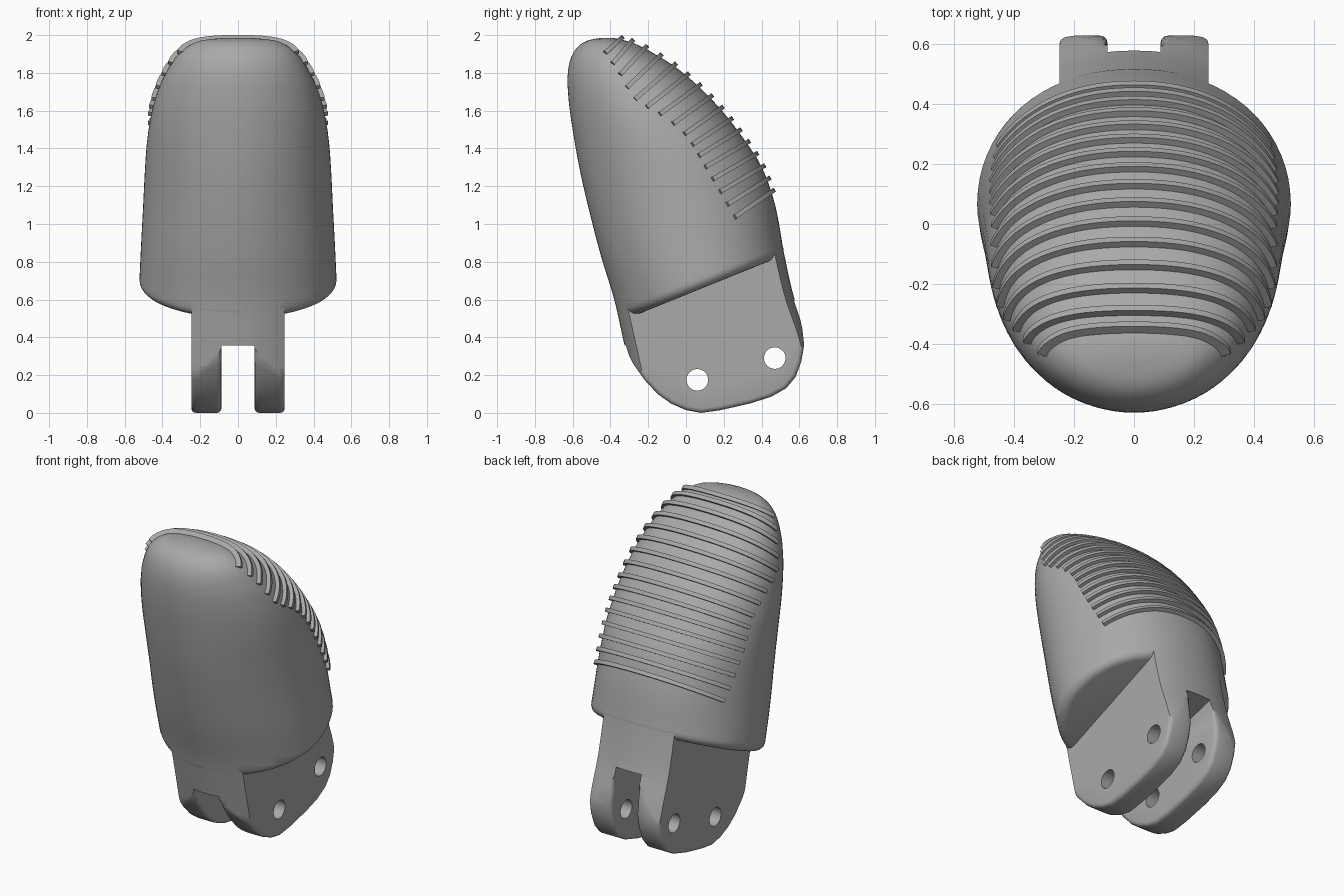
import bpy, bmesh, math
from mathutils import Vector

if "Cube" in bpy.data.objects:
    bpy.data.objects.remove(bpy.data.objects["Cube"])

grey = bpy.data.materials.new("mid grey")
grey.diffuse_color = (0.4, 0.4, 0.4, 1)
grey.use_nodes = True
grey.node_tree.nodes["Principled BSDF"].inputs["Base Color"].default_value = grey.diffuse_color

# Shell outline: height, front y, back y, half width
PROFILE = [(-0.1, -0.22, 0.70, 0.525), (0.2, -0.29, 0.685, 0.525), (0.4, -0.335, 0.645, 0.525),
           (0.6, -0.38, 0.575, 0.525), (0.83, -0.45, 0.522, 0.516), (1.1, -0.52, 0.472, 0.502),
           (1.3, -0.565, 0.402, 0.492), (1.45, -0.592, 0.306, 0.48), (1.6, -0.615, 0.19, 0.455),
           (1.73, -0.627, 0.065, 0.415), (1.83, -0.622, -0.055, 0.365), (1.9, -0.60, -0.165, 0.315),
           (1.95, -0.56, -0.26, 0.25), (1.975, -0.51, -0.335, 0.18), (1.985, -0.45, -0.385, 0.07)]
POWER_FRONT, POWER_BACK = 1.95, 2.15


def sample(table, v):
    """Smooth interpolation of a table keyed on its first column."""
    last = len(table) - 1
    v = min(max(v, table[0][0]), table[last][0])
    i = next(k for k in range(last) if v <= table[k + 1][0])
    p, q = table[i], table[i + 1]
    h = q[0] - p[0]
    t = (v - p[0]) / h

    def slope(k, c):
        a, b = table[max(k - 1, 0)], table[min(k + 1, last)]
        return (b[c] - a[c]) / (b[0] - a[0])
    return [(2*t**3 - 3*t*t + 1) * p[c] + (t**3 - 2*t*t + t) * h * slope(i, c)
            + (3*t*t - 2*t**3) * q[c] + (t**3 - t*t) * h * slope(i + 1, c)
            for c in range(1, len(p))]


def finish(name, bm):
    bmesh.ops.recalc_face_normals(bm, faces=bm.faces)
    me = bpy.data.meshes.new(name)
    bm.to_mesh(me)
    bm.free()
    me.materials.append(grey)
    ob = bpy.data.objects.new(name, me)
    bpy.context.collection.objects.link(ob)
    return ob


def smooth(ob, angle=35):
    bpy.ops.object.select_all(action='DESELECT')
    ob.select_set(True)
    bpy.context.view_layer.objects.active = ob
    bpy.ops.object.shade_smooth_by_angle(angle=math.radians(angle))


def skin(bm, rings):
    """Joins equal closed rings of points and caps both ends."""
    rows = [[bm.verts.new(p) for p in r] for r in rings]
    n = len(rows[0])
    for a, b in zip(rows, rows[1:]):
        for i in range(n):
            bm.faces.new((a[i], a[(i + 1) % n], b[(i + 1) % n], b[i]))
    bm.faces.new(rows[0])
    bm.faces.new(rows[-1])


def shell():
    rings = []
    heights = [-0.1 + 0.05 * i for i in range(36)]
    heights += [1.7 + 0.285 * math.sin(math.pi / 2 * i / 16) for i in range(1, 17)]
    for z in heights:
        f, b, w = sample(PROFILE, z)
        ring = []
        for k in range(72):
            a = 2 * math.pi * k / 72
            c, s = math.cos(a), math.sin(a)
            e = 2 / (POWER_BACK if s > 0 else POWER_FRONT)
            ring.append((w * math.copysign(abs(c) ** e, c),
                         (f + b) / 2 + (b - f) / 2 * math.copysign(abs(s) ** e, s), z))
        rings.append(ring)
    bm = bmesh.new()
    skin(bm, rings)
    bmesh.ops.recalc_face_normals(bm, faces=bm.faces)
    return bm


def extrude_x(name, points, x0, x1, round_below=None):
    """Side outline (y, z) pulled from x0 to x1; low edges can be rounded."""
    bm = bmesh.new()
    skin(bm, [[(x, y, z) for y, z in points] for x in (x0, x1)])
    bmesh.ops.recalc_face_normals(bm, faces=bm.faces)
    if round_below:
        low = [e for e in bm.edges if all(v.co.z < round_below and v.co.y > -0.5 for v in e.verts)
               and abs(e.verts[0].co.x - e.verts[1].co.x) < 0.01]
        bmesh.ops.bevel(bm, geom=low, offset=0.024, segments=3, affect='EDGES', profile=0.5)
    return finish(name, bm)


def apply_boolean(ob, tool, operation):
    m = ob.modifiers.new("cut", 'BOOLEAN')
    m.object, m.operation, m.solver = tool, operation, 'EXACT'
    bpy.context.view_layer.objects.active = ob
    bpy.ops.object.modifier_apply(modifier=m.name)
    bpy.data.objects.remove(tool)


# Fingertip body: shell cut by a sloped plane, then closed with a rounded rim
RIM = 0.05
normal = Vector((0, -0.375, 0.927)).normalized()
base = Vector((0, -0.31, 0.50))
bm = shell()
cut = bmesh.ops.bisect_plane(bm, geom=bm.verts[:] + bm.edges[:] + bm.faces[:], dist=0.0005,
                             plane_co=base + normal * RIM, plane_no=normal, clear_inner=True)
loop = [e for e in cut["geom_cut"] if isinstance(e, bmesh.types.BMEdge)]
start = {v for e in loop for v in e.verts}
centre = sum((v.co for v in start), Vector()) / len(start)
STEPS_RIM = 5
for k in range(1, STEPS_RIM + 1):
    a0, a1 = (math.pi / 2 * j / STEPS_RIM for j in (k - 1, k))
    new = bmesh.ops.extrude_edge_only(bm, edges=loop)["geom"]
    loop = [e for e in new if isinstance(e, bmesh.types.BMEdge)
            and all(v in new for v in e.verts)]
    for v in [g for g in new if isinstance(g, bmesh.types.BMVert)]:
        inward = centre - v.co
        inward -= normal * inward.dot(normal)
        v.co += inward.normalized() * RIM * (math.cos(a0) - math.cos(a1))
        v.co -= normal * RIM * (math.sin(a1) - math.sin(a0))
bmesh.ops.holes_fill(bm, edges=loop)
smooth(finish("fingertip_body", bm))

# Hinge block: two rounded lugs joined by a bridge, trimmed by the shell surface
outline = [(-0.6, 0.7), (-0.6, 0.45), (-0.33, 0.36), (-0.28, 0.26), (-0.22, 0.175), (-0.15, 0.1),
           (-0.08, 0.05), (0.0, 0.015), (0.08, 0.0), (0.18, 0.014), (0.34, 0.05), (0.45, 0.085),
           (0.53, 0.13), (0.58, 0.19), (0.61, 0.27), (0.626, 0.36), (0.615, 0.45), (0.59, 0.56),
           (0.7, 0.75), (0.7, 0.95), (0.2, 0.95)]
hinge = extrude_x("hinge_block", outline, 0.088, 0.247, 0.57)
apply_boolean(hinge, extrude_x("lug_tool", outline, -0.247, -0.088, 0.57), 'UNION')
bridge = [(-0.65, 0.71), (-0.65, 0.27), (0.9, 0.681), (0.9, 0.94), (0.19, 0.94)]
apply_boolean(hinge, extrude_x("bridge_tool", bridge, -0.12, 0.12), 'UNION')
apply_boolean(hinge, finish("shell_tool", shell()), 'INTERSECT')

# Pin holes
for y, z in ((0.06, 0.175), (0.47, 0.29)):
    circle = [(y + 0.057 * math.cos(math.pi * k / 16), z + 0.057 * math.sin(math.pi * k / 16))
              for k in range(32)]
    apply_boolean(hinge, extrude_x("hole_tool", circle, -0.5, 0.5), 'DIFFERENCE')
smooth(hinge)

# Grip ribs: bands wrapped round the back, each on its own tilted plane
RIBS = 16
BACK = [(0, 1.978), (1, 1.962), (2, 1.93), (4, 1.838), (6, 1.73), (8, 1.61), (11, 1.43), (15, 1.17)]
ENDS = [(0, -0.43, 1.905), (2, -0.35, 1.79), (4, -0.27, 1.66), (6, -0.14, 1.58),
        (8, -0.01, 1.475), (11, 0.10, 1.30), (15, 0.255, 1.035)]
STEPS = 16
for r in range(RIBS):
    zb = sample(BACK, r)[0]
    yb = sample(PROFILE, zb)[1]
    ye, ze = sample(ENDS, r)
    along = Vector((0, yb - ye, zb - ze))
    length = along.length
    along.normalize()
    across = Vector((0, -along.z, along.y))
    half = []
    for k in range(STEPS + 1):
        d = math.sin(math.pi / 2 * k / STEPS)
        y, z = ye + (yb - ye) * d, ze + (zb - ze) * d
        f, b, w = sample(PROFILE, z)
        u = (y - (f + b) / 2) / ((b - f) / 2)
        p = POWER_BACK if u > 0 else POWER_FRONT
        x = w * (1 - min(abs(u), 1) ** p) ** (1 / p) if k < STEPS else 0
        half.append((x, d * length))
    path = half + [(-x, d) for x, d in reversed(half[:-1])]
    rings = []
    for i, (x, d) in enumerate(path):
        a, b = path[max(i - 1, 0)], path[min(i + 1, len(path) - 1)]
        out = Vector((b[1] - a[1], a[0] - b[0])).normalized()
        rings.append([Vector((x + out.x * o, ye, ze)) + along * (d + out.y * o) + across * t
                      for o, t in ((-0.03, -0.012), (0.021, -0.012), (0.021, 0.012), (-0.03, 0.012))])
    bm = bmesh.new()
    skin(bm, rings)
    smooth(finish("grip_rib_%02d" % (r + 1), bm))
